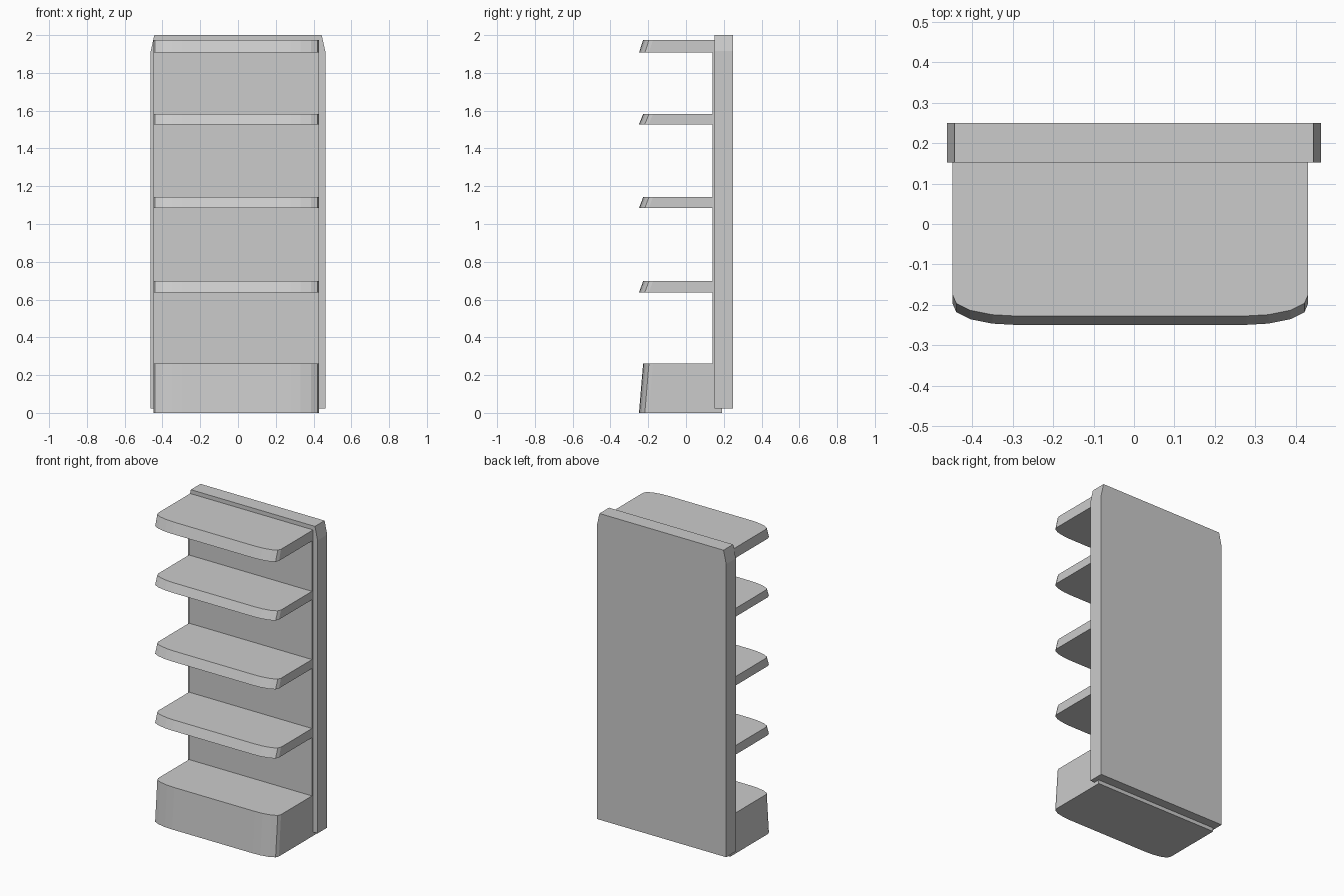
import bpy
import bmesh

if "Cube" in bpy.data.objects:
    bpy.data.objects.remove(bpy.data.objects["Cube"], do_unlink=True)

grey = bpy.data.materials.new("shelf grey")
grey.use_nodes = True
colour = (0.6, 0.6, 0.6, 1)
grey.diffuse_color = colour
grey.node_tree.nodes["Principled BSDF"].inputs["Base Color"].default_value = colour

CENTRE, HALF = -0.009, 0.439      # shelving sits slightly off the panel's middle
PLATE_FRONT, PLATE_BACK = 0.14, 0.19


def loft(name, lower, upper):
    """Solid between two matching rings of points."""
    bm = bmesh.new()
    a = [bm.verts.new(p) for p in lower]
    b = [bm.verts.new(p) for p in upper]
    bm.faces.new(a)
    bm.faces.new(b)
    for i in range(len(a)):
        j = (i + 1) % len(a)
        bm.faces.new((a[i], a[j], b[j], b[i]))
    bmesh.ops.recalc_face_normals(bm, faces=bm.faces)
    mesh = bpy.data.meshes.new(name)
    bm.to_mesh(mesh)
    bm.free()
    mesh.materials.append(grey)
    obj = bpy.data.objects.new(name, mesh)
    bpy.context.collection.objects.link(obj)
    return obj


def shelf_ring(z, front, back):
    """Outline with rounded front corners: (inset from side, setback from front)."""
    corner = [(0, 0.052), (0.009, 0.031), (0.043, 0.014), (0.098, 0.003), (0.152, 0)]
    left = [(HALF - dx, front + dy) for dx, dy in corner]
    half = [(HALF, back)] + left
    ring = half + [(-x, y) for x, y in reversed(half)]
    return [(CENTRE + x, y, z) for x, y in ring]


def shelf(name, bottom, top, back):
    loft(name, shelf_ring(bottom, -0.249, back), shelf_ring(top, -0.227, back))


# Back panel with tapered upper corners
half_panel = [(0.462, 0.024), (0.462, 1.915), (0.443, 2.0)]
outline = half_panel + [(-x, z) for x, z in reversed(half_panel)]
loft("back_panel", [(x, 0.152, z) for x, z in outline], [(x, 0.25, z) for x, z in outline])

# Thin plate carrying the shelves
sides = [(CENTRE + HALF, PLATE_FRONT), (CENTRE + HALF, PLATE_BACK),
         (CENTRE - HALF, PLATE_BACK), (CENTRE - HALF, PLATE_FRONT)]
loft("shelf_plate", [(x, y, 0.262) for x, y in sides], [(x, y, 1.974) for x, y in sides])

# Plinth and shelves
shelf("base_plinth", 0, 0.262, PLATE_BACK)
levels = {"lower_shelf": (0.638, 0.697), "middle_shelf": (1.084, 1.142),
          "upper_shelf": (1.528, 1.582), "top_shelf": (1.907, 1.974)}
for name, (bottom, top) in levels.items():
    shelf(name, bottom, top, PLATE_FRONT)
